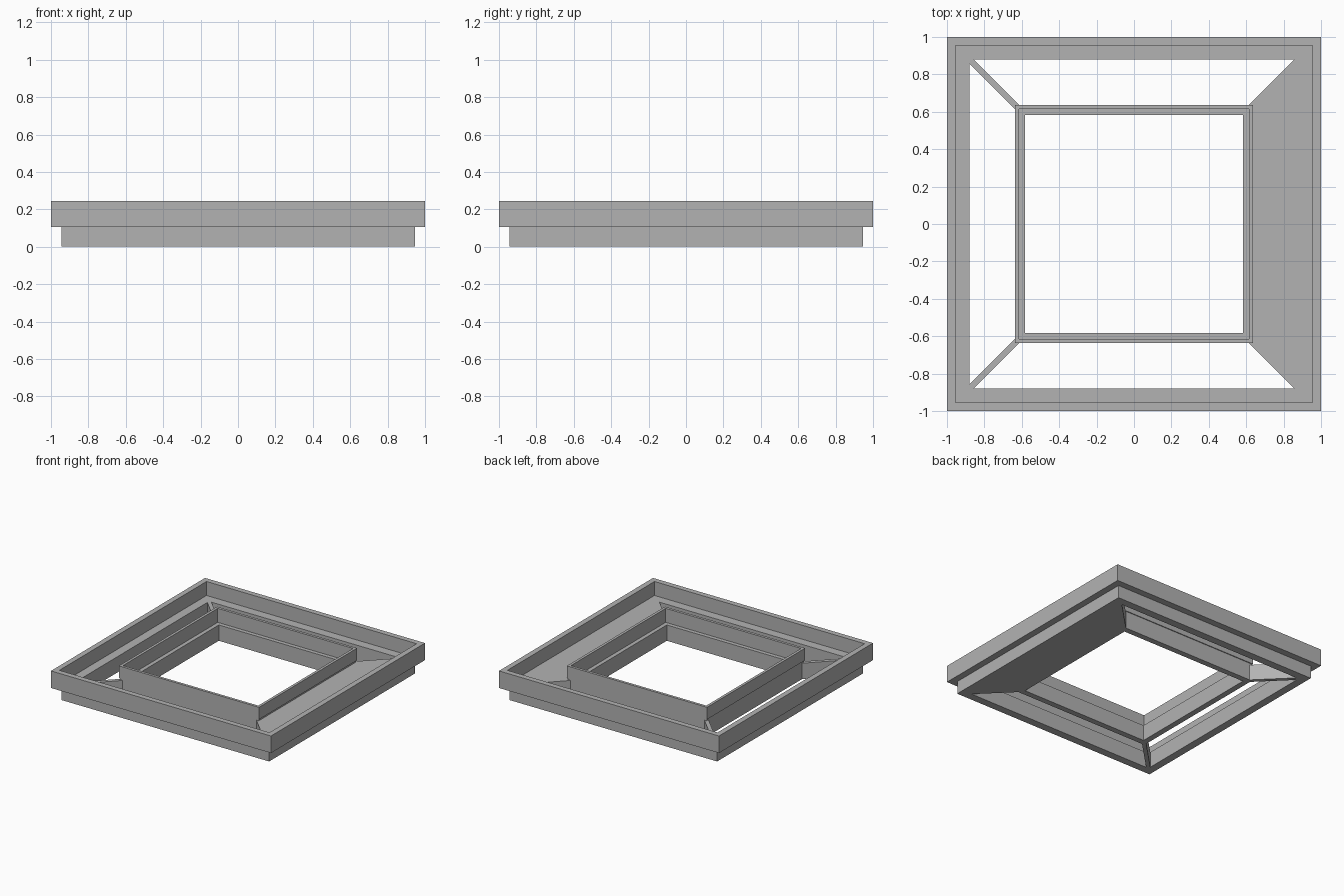
import bpy
import bmesh

old = bpy.data.objects.get("Cube")
if old:
    bpy.data.objects.remove(old, do_unlink=True)

GREY = (0.45, 0.45, 0.45, 1.0)
mat = bpy.data.materials.new("plain_grey")
mat.use_nodes = True
mat.diffuse_color = GREY
mat.node_tree.nodes["Principled BSDF"].inputs["Base Color"].default_value = GREY

CORNERS = [(1, 1), (-1, 1), (-1, -1), (1, -1)]
DECK = 0.13      # top of the flat base
OUT = 0.88       # inside edge of the outer frame
INN = 0.63       # outside edge of the inner frame base
CUT = 0.022      # offset of the mitred edges from the diagonal


def finish(name, bm):
    bmesh.ops.recalc_face_normals(bm, faces=bm.faces)
    mesh = bpy.data.meshes.new(name)
    bm.to_mesh(mesh)
    bm.free()
    mesh.materials.append(mat)
    obj = bpy.data.objects.new(name, mesh)
    bpy.context.scene.collection.objects.link(obj)
    return obj


def square_frame(name, profile):
    """Sweep a (radius, height) section round a square with mitred corners."""
    bm = bmesh.new()
    loops = [[bm.verts.new((sx * r, sy * r, z)) for r, z in profile]
             for sx, sy in CORNERS]
    n = len(profile)
    for i in range(4):
        a, b = loops[i], loops[(i + 1) % 4]
        for j in range(n):
            k = (j + 1) % n
            bm.faces.new((a[j], b[j], b[k], a[k]))
    return finish(name, bm)


def slab(name, plan):
    """Extrude a plan outline from the ground to the deck height."""
    bm = bmesh.new()
    face = bm.faces.new([bm.verts.new((x, y, 0)) for x, y in plan])
    top = bmesh.ops.extrude_face_region(bm, geom=[face], use_keep_orig=True)
    verts = [g for g in top["geom"] if isinstance(g, bmesh.types.BMVert)]
    bmesh.ops.translate(bm, verts=verts, vec=(0, 0, DECK))
    return finish(name, bm)


# Outer frame: stepped base with a thin raised rim
square_frame("outer_frame", [
    (0.945, 0), (0.945, 0.105), (1, 0.105), (1, 0.245),
    (0.955, 0.245), (0.955, DECK), (OUT, DECK), (OUT, 0)])

# Inner frame: base with a slightly overhanging rim and a ledge inside
square_frame("inner_frame", [
    (INN, 0), (INN, 0.145), (0.637, 0.145), (0.637, 0.245),
    (0.615, 0.245), (0.615, DECK), (0.582, DECK), (0.582, 0)])

# Solid side panel with mitred ends
half = [(INN, INN), (INN - CUT, INN), (OUT - CUT, OUT), (OUT, OUT)]
slab("side_panel", half + [(x, -y) for x, y in reversed(half)])

# Diagonal corner struts
strut = [(INN, INN), (INN - CUT, INN), (OUT - CUT, OUT),
         (OUT, OUT), (OUT, OUT - CUT), (INN, INN - CUT)]
for label, s in (("back", 1), ("front", -1)):
    slab(label + "_strut", [(-x, s * y) for x, y in strut])
